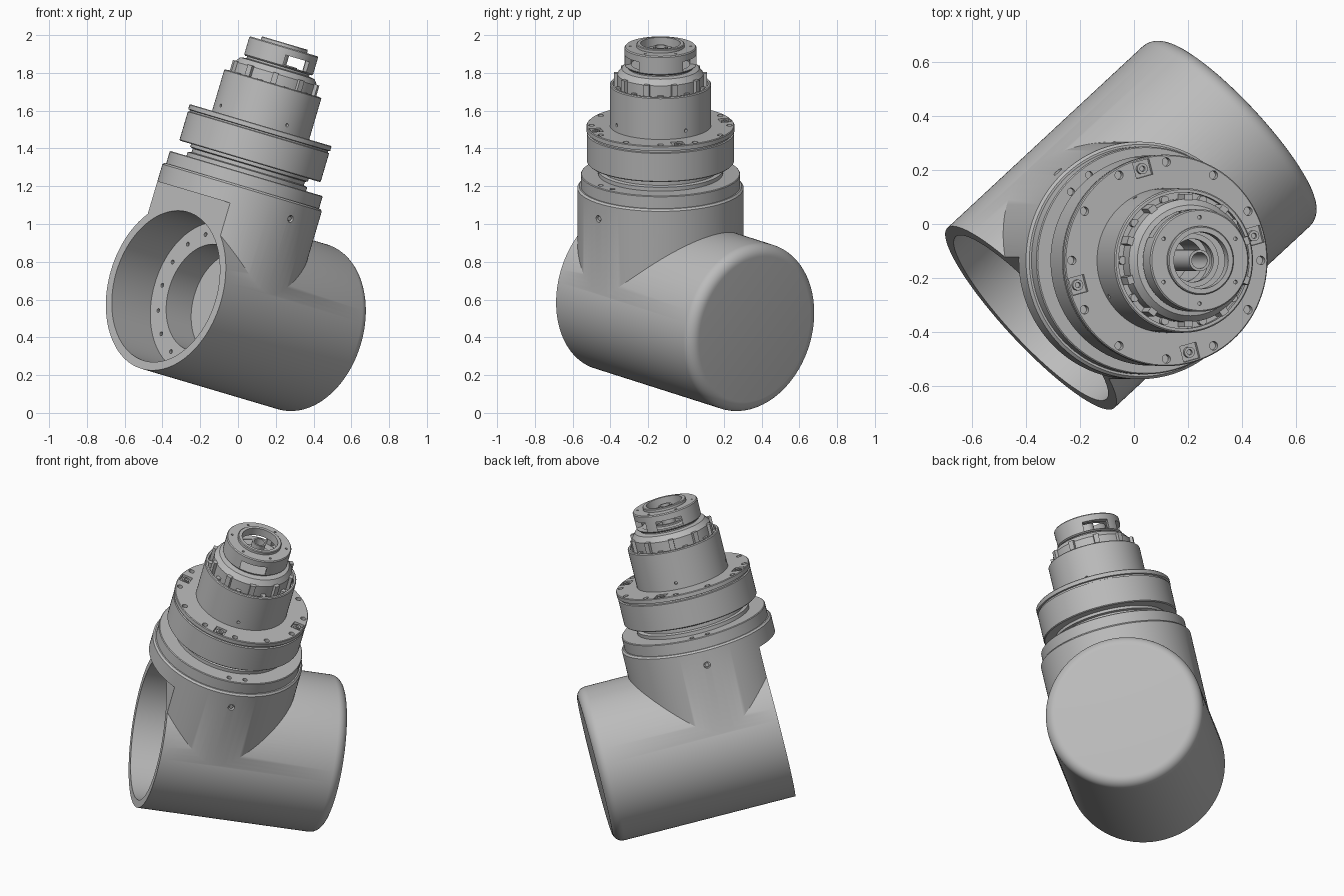
import bpy, bmesh
from math import radians, sin, cos, pi
from mathutils import Matrix

cube = bpy.data.objects.get("Cube")
if cube:
    bpy.data.objects.remove(cube, do_unlink=True)

grey = bpy.data.materials.new("satin grey")
grey.use_nodes = True
grey.diffuse_color = (0.5, 0.5, 0.5, 1)
grey.node_tree.nodes["Principled BSDF"].inputs["Base Color"].default_value = (0.5, 0.5, 0.5, 1)

# Frames: neck axis (tilted z), casing aligned with the drum, drum axis along z
TURN = 41.7
NECK = Matrix.Translation((-0.153, -0.135, 0.602)) @ Matrix.Rotation(radians(16.5), 4, 'Y')
CASE = NECK @ Matrix.Rotation(radians(TURN), 4, 'Z')
DRUM = CASE @ Matrix.Rotation(pi / 2, 4, 'Y')


def around(deg, r, s):
    return Matrix.Rotation(radians(deg), 4, 'Z') @ Matrix.Translation((r, 0, s))


def finish(name, bm, frame):
    bmesh.ops.recalc_face_normals(bm, faces=bm.faces)
    bm.transform(frame)
    mesh = bpy.data.meshes.new(name)
    bm.to_mesh(mesh)
    bm.free()
    mesh.materials.append(grey)
    ob = bpy.data.objects.new(name, mesh)
    bpy.context.collection.objects.link(ob)
    return ob


def lathe(name, profile, frame=NECK, n=96):
    """Revolve a closed (radius, height) outline about z."""
    bm = bmesh.new()
    rings = [[bm.verts.new((r * cos(2 * pi * i / n), r * sin(2 * pi * i / n), s))
              for i in range(n)] for r, s in profile]
    for a, b in zip(rings, rings[1:] + rings[:1]):
        for i in range(n):
            j = (i + 1) % n
            if a[i].co.xy.length + b[i].co.xy.length > 1e-6:
                bm.faces.new((a[i], a[j], b[j], b[i]))
    bmesh.ops.remove_doubles(bm, verts=bm.verts, dist=1e-6)
    bmesh.ops.dissolve_degenerate(bm, edges=bm.edges, dist=1e-6)
    return finish(name, bm, frame)


def pegs(name, places, r, h, frame=NECK, n=16):
    bm = bmesh.new()
    for m in places:
        bmesh.ops.create_cone(bm, cap_ends=True, segments=n, radius1=r, radius2=r, depth=h, matrix=m)
    return finish(name, bm, frame)


def blocks(name, places, size, frame=NECK):
    bm = bmesh.new()
    for m in places:
        bmesh.ops.create_cube(bm, size=1, matrix=m @ Matrix.Diagonal((*size, 1)))
    return finish(name, bm, frame)


def combine(ob, other, op='DIFFERENCE'):
    mod = ob.modifiers.new(op, 'BOOLEAN')
    mod.operation, mod.solver, mod.object = op, 'EXACT', other
    bpy.context.view_layer.objects.active = ob
    bpy.ops.object.modifier_apply(modifier=mod.name)
    bpy.data.objects.remove(other, do_unlink=True)


# Casing: rounded drum joined to the neck, trimmed flat at the mouth, then bored out
R, END, F = 0.455, 0.75, 0.06
fillet = [(R - F + F * cos(a * pi / 16), END - F + F * sin(a * pi / 16)) for a in range(9)]
casing = lathe("casing", [(0, -0.45), (R, -0.45)] + fillet + [(0, END)], DRUM, 128)
combine(casing, lathe("neck", [(0, 0), (0.44, 0), (0.44, 0.615), (0.43, 0.625), (0, 0.625)], n=128), 'UNION')
combine(casing, blocks("trim", [Matrix.Translation((-0.82, 0, 0.02))], (1, 2, 1), CASE))
combine(casing, lathe("bore", [(0, -0.6), (0.41, -0.6), (0.41, -0.035), (0.29, -0.035),
                               (0.29, 0.15), (0, 0.15)], DRUM))
combine(casing, pegs("ring_holes", [around(k * 22.5, 0.35, -0.035) for k in range(16)], 0.011, 0.03, DRUM))
side = Matrix.Rotation(pi / 2, 4, 'Y')
combine(casing, pegs("side_holes", [around(TURN + a, 0.44, 0.53) @ side for a in (-90, 90)], 0.019, 0.05))
pegs("side_screws", [around(TURN + a, 0.425, 0.53) @ side for a in (-90, 90)], 0.012, 0.015)

# Collar and the narrow joint above it
collar = lathe("collar", [(0, 0.6), (0.422, 0.6), (0.422, 0.69), (0.418, 0.694), (0, 0.694)])
combine(collar, pegs("collar_holes", [around(TURN + a + b, 0.385, 0.694)
                                      for a in (-90, 90) for b in (-7, 7)], 0.014, 0.04))
lathe("joint", [(0, 0.68), (0.33, 0.68), (0.33, 0.715), (0.31, 0.72), (0.31, 0.74),
                (0.325, 0.745), (0.325, 0.78), (0, 0.78)])

# Output flange with a groove, bolt holes and four screw pockets
flange = lathe("flange", [(0, 0.761), (0.385, 0.761), (0.39, 0.766), (0.39, 0.92), (0.382, 0.923),
                          (0.382, 0.931), (0.392, 0.934), (0.392, 0.957), (0.388, 0.961), (0, 0.961)])
combine(flange, pegs("bolt_holes", [around(k * 30, 0.365, 0.961) for k in range(12)], 0.016, 0.06))
pockets = [around(15 + k * 90, 0.352, 0.961) for k in range(4)]
combine(flange, blocks("pockets", pockets, (0.06, 0.065, 0.04)))
for m in pockets:
    lathe("pocket_screw", [(0.01, -0.03), (0.02, -0.03), (0.02, -0.003), (0.01, -0.003)], NECK @ m, 20)

# Motor housing with a raised rim
housing = lathe("motor_housing", [(0.08, 0.94), (0.268, 0.94), (0.268, 1.186), (0.263, 1.191),
                                  (0.252, 1.191), (0.252, 1.165), (0.08, 1.165)])
combine(housing, pegs("housing_holes", [around(-60 + k * 90, 0.268, 1.0) @ side for k in range(4)], 0.009, 0.04))

# Ribbed bell with screw lugs
lathe("bell", [(0.1, 1.15), (0.228, 1.15), (0.228, 1.245), (0.205, 1.275), (0.172, 1.28),
               (0.172, 1.297), (0.1, 1.297)])
ribs = [around(18 + k * 36, 0.226, 1.2) for k in range(10)]
blocks("bell_ribs", ribs, (0.04, 0.03, 0.1))
pegs("bell_lugs", [around(k * 36, 0.236, 1.175) for k in range(10)], 0.015, 0.035)

# Encoder cap: hollow, windowed wall under a pierced lid
cap = lathe("encoder_cap", [(0.155, 1.29), (0.183, 1.29), (0.19, 1.297), (0.19, 1.39), (0.185, 1.396),
                            (0.127, 1.396), (0.127, 1.41), (0.123, 1.414), (0.105, 1.414),
                            (0.105, 1.365), (0.155, 1.365)])
combine(cap, blocks("windows", [around(a, 0.17, 1.327) for a in (-60, 62, 130)], (0.12, 0.15, 0.055)))
combine(cap, pegs("cap_holes", [around(30 + k * 60, 0.16, 1.396) for k in range(6)], 0.007, 0.03))
lathe("encoder_ring", [(0.08, 1.28), (0.1, 1.28), (0.1, 1.305), (0.08, 1.305)])

# Hollow shaft
lathe("shaft", [(0.03, 1.0), (0.04, 1.0), (0.04, 1.395), (0.03, 1.395)], n=40)

# Smooth round surfaces while keeping machined edges crisp
bpy.ops.object.select_all(action='DESELECT')
for ob in bpy.context.scene.objects:
    if ob.type == 'MESH' and ob.data.materials and ob.data.materials[0] == grey:
        ob.select_set(True)
        bpy.context.view_layer.objects.active = ob
bpy.ops.object.shade_smooth_by_angle(angle=radians(30))
